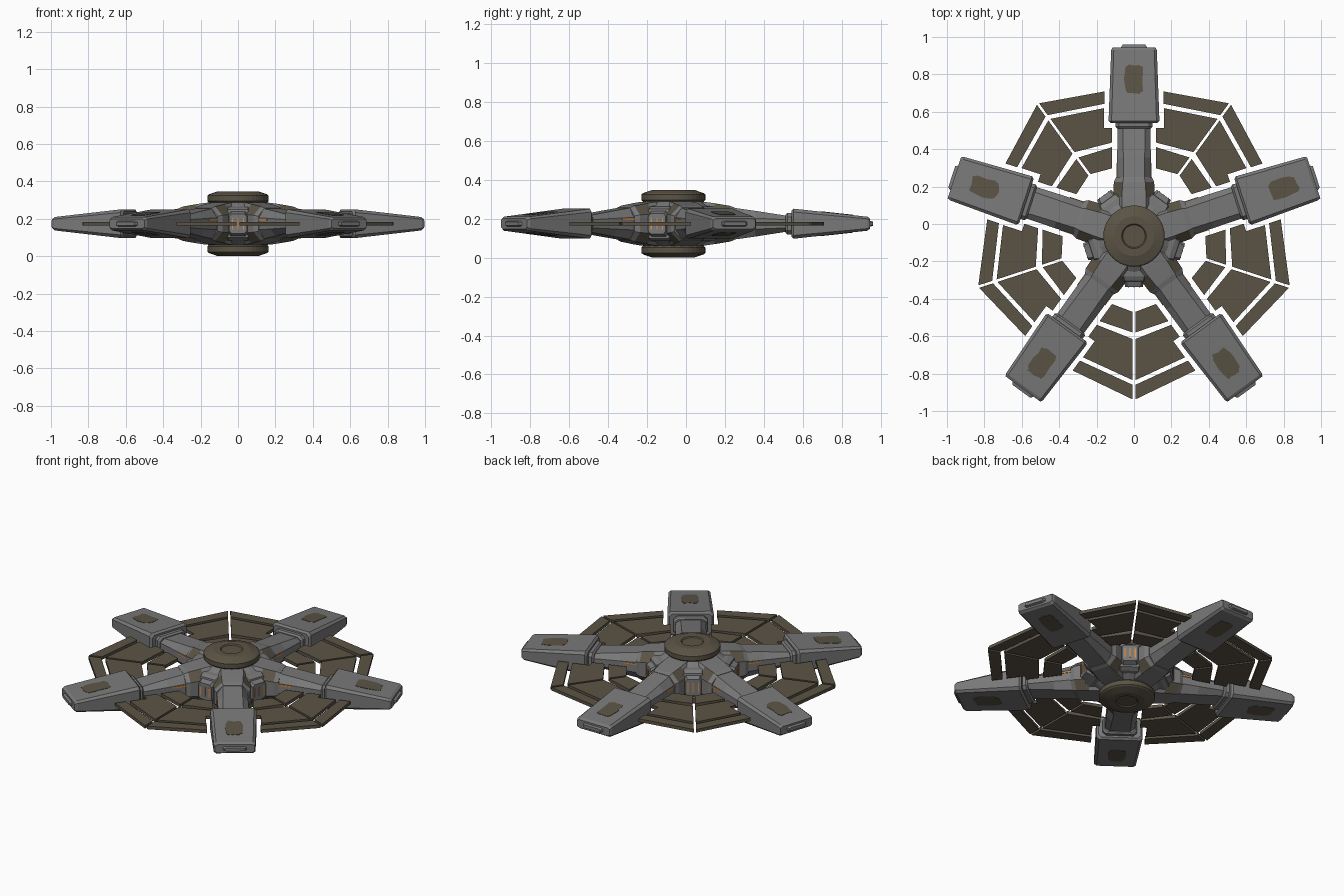
import bpy, bmesh, math, random
from mathutils import Matrix, Vector

if "Cube" in bpy.data.objects:
    bpy.data.objects.remove(bpy.data.objects["Cube"])

random.seed(4)
MID = 0.1735                      # height of the symmetry plane
CENTRE = Vector((0, -0.065, MID))
ARMS = [math.radians(18 + 72 * i) for i in range(5)]
GAPS = [a + math.radians(36) for a in ARMS]


def material(name, rgb):
    m = bpy.data.materials.new(name)
    m.diffuse_color = (*rgb, 1)
    m.use_nodes = True
    m.node_tree.nodes["Principled BSDF"].inputs["Base Color"].default_value = m.diffuse_color
    return m


GREY = material("hull_grey", (0.19, 0.19, 0.19))
BROWN = material("panel_brown", (0.105, 0.088, 0.06))
ORANGE = material("accent_orange", (0.75, 0.27, 0.04))


def finish(name, bm, mats):
    bmesh.ops.recalc_face_normals(bm, faces=bm.faces)
    me = bpy.data.meshes.new(name)
    bm.to_mesh(me)
    bm.free()
    ob = bpy.data.objects.new(name, me)
    bpy.context.collection.objects.link(ob)
    for m in mats:
        me.materials.append(m)
    return ob


def place(angle):
    return Matrix.Translation(CENTRE) @ Matrix.Rotation(angle, 4, 'Z')


def loft(bm, angle, sections, brown_segment=None):
    """Eight-sided body along the arm; section = (u, half width, top half width, half height, side half height)."""
    M = place(angle)
    rings = []
    for u, w, t, h, s in sections:
        pts = [(w, s), (t, h), (-t, h), (-w, s), (-w, -s), (-t, -h), (t, -h), (w, -s)]
        rings.append([bm.verts.new(M @ Vector((u, v, z))) for v, z in pts])
    for k, (a, b) in enumerate(zip(rings, rings[1:])):
        for i in range(8):
            j = (i + 1) % 8
            f = bm.faces.new((a[i], a[j], b[j], b[i]))
            if k == brown_segment and i % 2 == 0:
                f.material_index = 1
    bm.faces.new(rings[0])
    bm.faces.new(rings[-1])


def prism(bm, angle, outline, low, high):
    """Extrude a (u, v) outline; low and high give z as a function of u."""
    M = place(angle)
    lo = [bm.verts.new(M @ Vector((u, v, low(u)))) for u, v in outline]
    hi = [bm.verts.new(M @ Vector((u, v, high(u)))) for u, v in outline]
    bm.faces.new(lo)
    bm.faces.new(hi)
    for i in range(len(lo)):
        j = (i + 1) % len(lo)
        bm.faces.new((lo[i], lo[j], hi[j], hi[i]))


def repeat(name, angles, sections, mats=(GREY,), brown_segment=None):
    bm = bmesh.new()
    for a in angles:
        loft(bm, a, sections, brown_segment)
    finish(name, bm, mats)


# Arms: shoulder, beam, collar, outer pod and pod tip
repeat("arm_shoulder", ARMS, [(0.08, 0.09, 0.06, 0.115, 0.06), (0.16, 0.105, 0.065, 0.112, 0.055),
                              (0.21, 0.11, 0.065, 0.105, 0.05), (0.29, 0.108, 0.06, 0.092, 0.045),
                              (0.315, 0.095, 0.055, 0.083, 0.04)], (GREY, BROWN), 2)
repeat("arm_beam", ARMS, [(0.25, 0.09, 0.055, 0.09, 0.035), (0.42, 0.09, 0.057, 0.066, 0.028),
                          (0.60, 0.088, 0.06, 0.038, 0.02)])
repeat("arm_collar", ARMS, [(0.575, 0.09, 0.07, 0.046, 0.03), (0.585, 0.1, 0.08, 0.055, 0.035),
                            (0.61, 0.1, 0.08, 0.055, 0.035)])
repeat("arm_pod", ARMS, [(0.605, 0.124, 0.108, 0.066, 0.05), (0.617, 0.136, 0.12, 0.077, 0.06),
                         (0.995, 0.122, 0.108, 0.036, 0.025), (1.01, 0.115, 0.1, 0.026, 0.018)])
repeat("pod_tip", ARMS, [(1.0, 0.075, 0.06, 0.018, 0.01), (1.025, 0.06, 0.05, 0.01, 0.006)])

# Ports between the arms
repeat("hub_port", GAPS, [(0.1, 0.09, 0.07, 0.1, 0.07), (0.215, 0.075, 0.055, 0.088, 0.06),
                          (0.24, 0.07, 0.05, 0.075, 0.05), (0.242, 0.052, 0.04, 0.065, 0.045),
                          (0.272, 0.047, 0.035, 0.052, 0.038)])

# Worn patches on the pods, top and bottom
bm = bmesh.new()
for a in ARMS:
    for side in (1, -1):
        outline = []
        for k in range(24):
            t = 2 * math.pi * k / 24
            c, s = math.cos(t), math.sin(t)
            r = random.uniform(0.92, 1.08)
            outline.append((0.84 + 0.078 * r * math.copysign(abs(c) ** 0.45, c),
                            0.05 * r * math.copysign(abs(s) ** 0.45, s)))
        surf = lambda u: 0.077 - (u - 0.617) * 0.041 / 0.378
        prism(bm, a, outline, lambda u: side * (surf(u) - 0.002), lambda u: side * (surf(u) + 0.002))
finish("pod_patch", bm, (BROWN,))

# Orange light strips on the beams and ports
bm = bmesh.new()
for a in ARMS:
    for side in (1, -1):
        rect = [(0.3, side * 0.088), (0.39, side * 0.088), (0.39, side * 0.0935), (0.3, side * 0.0935)]
        prism(bm, a, rect, lambda u: 0.018, lambda u: 0.026)
for a in GAPS:
    for v in (-0.03, 0, 0.03):
        rect = [(0.27, v - 0.003), (0.274, v - 0.003), (0.274, v + 0.003), (0.27, v + 0.003)]
        prism(bm, a, rect, lambda u: -0.03, lambda u: 0.03)
finish("light_strip", bm, (ORANGE,))


# Web panels: three rings, mirrored about each arm, with a narrow radial slit
def edge_point(r, slope, v):
    return (r * math.cos(math.radians(36)) + slope * (r * math.sin(math.radians(36)) - v), v)


def slit_point(r):
    t = math.radians(36)
    return (r * math.cos(t) + 0.007 * math.sin(t), r * math.sin(t) - 0.007 * math.cos(t))


def panel(inner, outer, v_in, v_out):
    (r0, s0), (r1, s1) = inner, outer
    pts = [slit_point(r0), edge_point(r0, s0, v_in)]
    if v_in != v_out:             # notch that clears the pod
        pts += [(0.578, v_in), (0.578, v_out)]
    return pts + [edge_point(r1, s1, v_out), slit_point(r1)]


RINGS = [("inner_web_panel", panel((0.405, 0.29), (0.515, 0.32), 0.118, 0.118)),
         ("middle_web_panel", panel((0.55, 0.27), (0.77, 0.21), 0.118, 0.16)),
         ("outer_web_panel", panel((0.795, 0.21), (0.873, 0.19), 0.157, 0.157))]
for name, outline in RINGS:
    bm = bmesh.new()
    for a in ARMS:
        for side in (1, -1):
            prism(bm, a, [(u, side * v) for u, v in outline], lambda u: -0.01, lambda u: 0.01)
    finish(name, bm, (BROWN,))


# Hub: lathed core and two caps
def lathe(name, profile, steps, mat, flip=1):
    bm = bmesh.new()
    vs = [bm.verts.new((r, 0, z * flip)) for r, z in profile]
    es = [bm.edges.new(p) for p in zip(vs, vs[1:])]
    bmesh.ops.spin(bm, geom=vs + es, cent=(0, 0, 0), axis=(0, 0, 1),
                   angle=2 * math.pi, steps=steps, use_duplicate=False)
    bmesh.ops.remove_doubles(bm, verts=bm.verts, dist=1e-5)
    bmesh.ops.transform(bm, matrix=Matrix.Translation(CENTRE), verts=bm.verts)
    return finish(name, bm, (mat,))


lathe("hub_core", [(0, -0.117), (0.15, -0.117), (0.2, -0.085), (0.2, 0.085), (0.15, 0.117), (0, 0.117)], 20, GREY)
CAP = [(0, 0.167), (0.06, 0.167), (0.066, 0.1735), (0.107, 0.1735), (0.156, 0.157), (0.164, 0.15),
       (0.164, 0.122), (0.155, 0.113), (0, 0.113)]
lathe("hub_cap_top", CAP, 40, BROWN)
lathe("hub_cap_bottom", CAP, 40, BROWN, -1)
